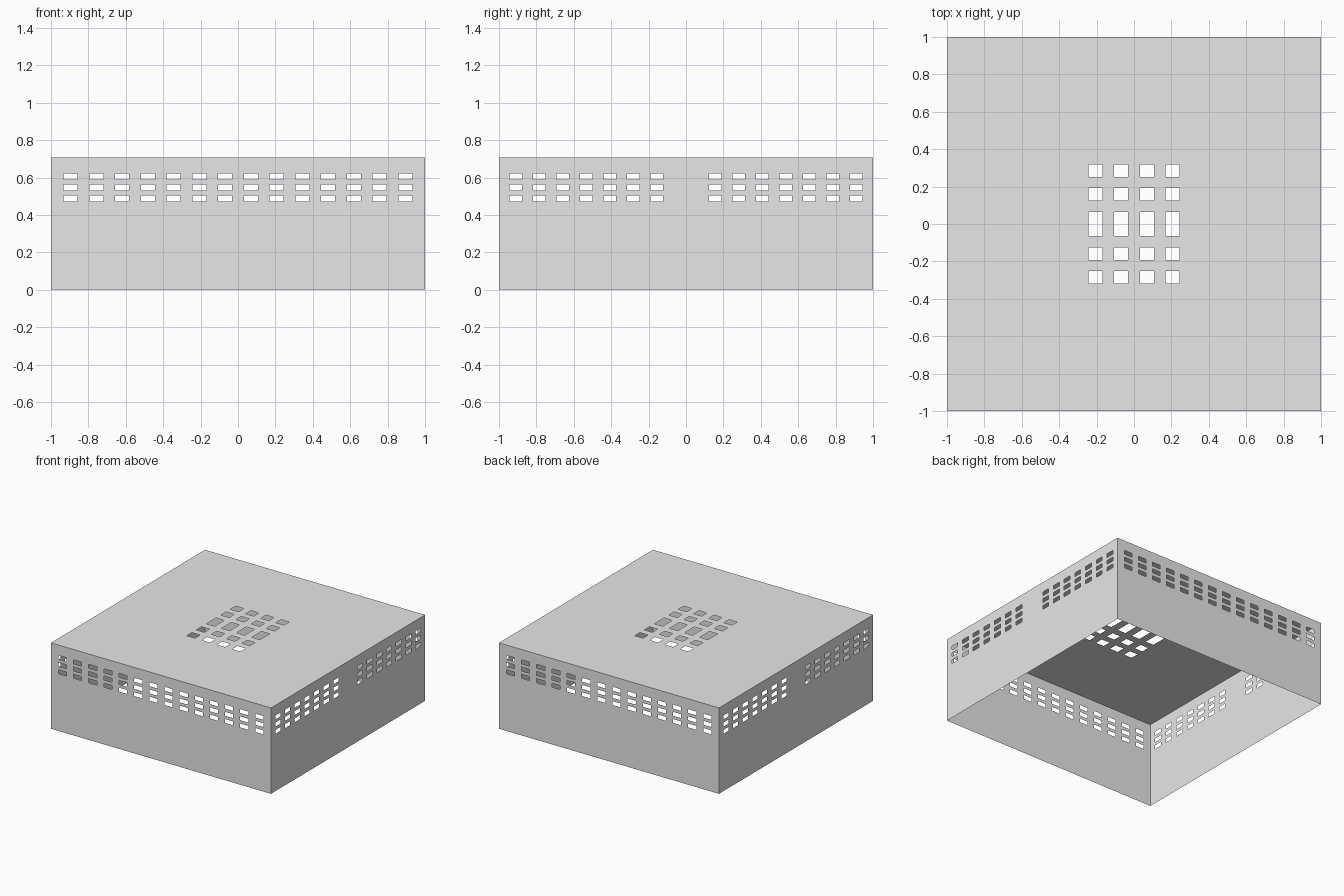
import bpy
import bmesh
from mathutils import Vector

cube = bpy.data.objects.get("Cube")
if cube:
    bpy.data.objects.remove(cube, do_unlink=True)

HEIGHT = 0.706
SLOT_X, SLOT_Y = 0.074, 0.067      # slot widths along x and y
STEP_X, STEP_Y = 0.1377, 0.1254    # slot spacing along x and y

grey = bpy.data.materials.new("light_grey")
grey.use_nodes = True
grey.diffuse_color = (0.8, 0.8, 0.8, 1)
grey.node_tree.nodes["Principled BSDF"].inputs["Base Color"].default_value = (0.8, 0.8, 0.8, 1)


def spans(centres, width):
    return [(c - width / 2, c + width / 2) for c in centres]


def mirrored(values):
    return [-v for v in reversed(values)] + values


def panel(name, origin, u_axis, v_axis, u_range, v_range, u_holes, v_holes):
    """Thin sheet with a hole wherever a u span crosses a v span."""
    origin, u_axis, v_axis = Vector(origin), Vector(u_axis), Vector(v_axis)
    us = sorted([*u_range, *(e for s in u_holes for e in s)])
    vs = sorted([*v_range, *(e for s in v_holes for e in s)])
    bm = bmesh.new()
    grid = [[bm.verts.new(origin + u_axis * u + v_axis * v) for v in vs] for u in us]
    for i in range(len(us) - 1):
        for j in range(len(vs) - 1):
            # odd cells in both directions are the openings
            if not (i % 2 and j % 2):
                bm.faces.new((grid[i][j], grid[i + 1][j], grid[i + 1][j + 1], grid[i][j + 1]))
    mesh = bpy.data.meshes.new(name)
    bm.to_mesh(mesh)
    bm.free()
    mesh.materials.append(grey)
    obj = bpy.data.objects.new(name, mesh)
    bpy.context.collection.objects.link(obj)
    return obj


# Slot layout shared by opposite walls
rows = spans([0.487, 0.546, 0.605], 0.032)
long_slots = spans(mirrored([STEP_X * (i + 0.5) for i in range(7)]), SLOT_X)
side_slots = spans(mirrored([0.157 + STEP_Y * i for i in range(7)]), SLOT_Y)
full, tall = (-1, 1), (0, HEIGHT)

# Walls
panel("front_wall", (0, -1, 0), (1, 0, 0), (0, 0, 1), full, tall, long_slots, rows)
panel("back_wall", (0, 1, 0), (-1, 0, 0), (0, 0, 1), full, tall, long_slots, rows)
panel("left_wall", (1, 0, 0), (0, 1, 0), (0, 0, 1), full, tall, side_slots, rows)
panel("right_wall", (-1, 0, 0), (0, -1, 0), (0, 0, 1), full, tall, side_slots, rows)

# Roof with a central grille, the middle row being longer
grille_x = spans(mirrored([STEP_X * 0.5, STEP_X * 1.5]), SLOT_X)
grille_y = spans(mirrored([0.159, 0.284]), SLOT_Y) + spans([0], 0.126)
panel("roof", (0, 0, HEIGHT), (1, 0, 0), (0, 1, 0), full, full, grille_x, grille_y)
